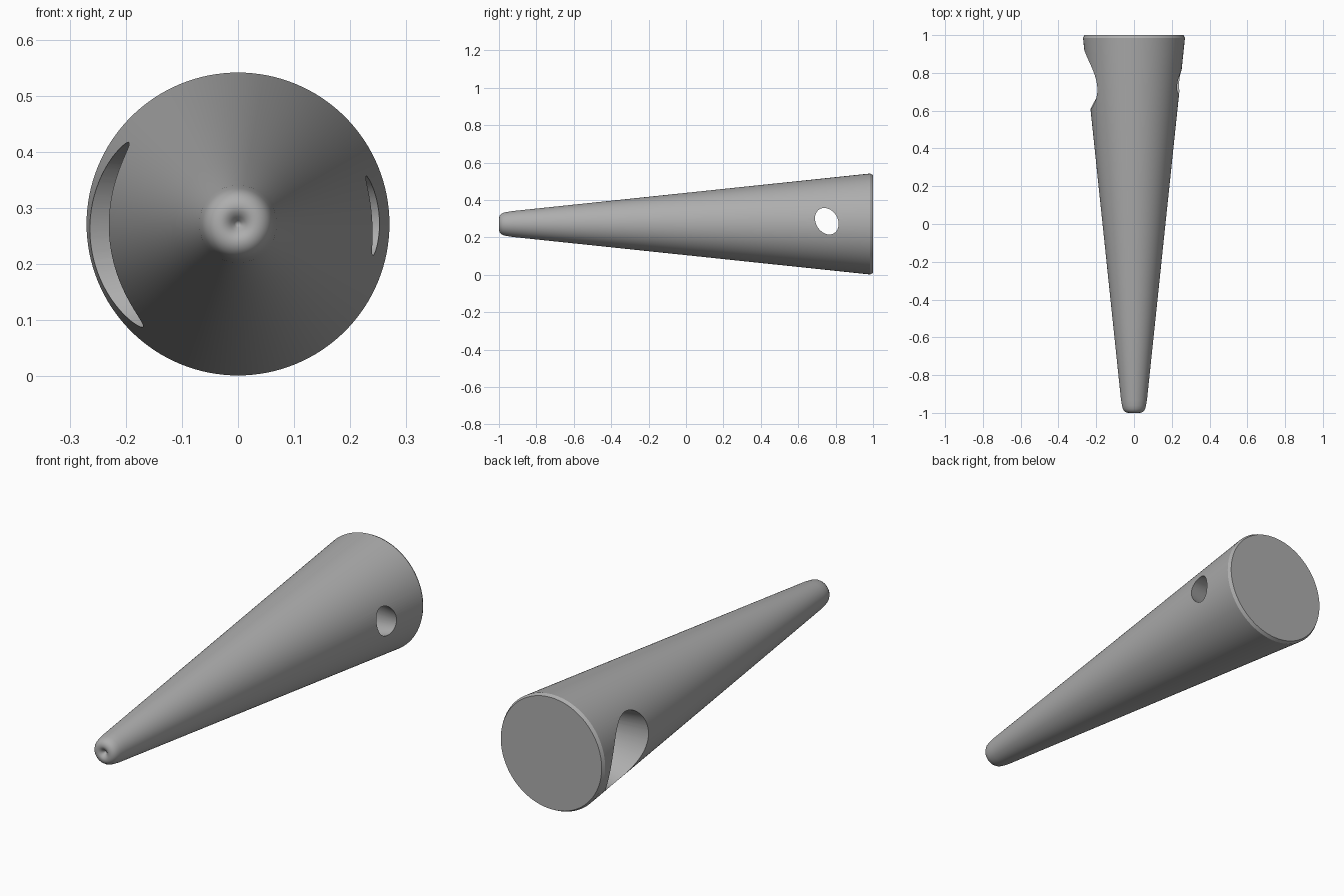
import bpy, bmesh, math
from math import sin, cos, pi

cube = bpy.data.objects.get("Cube")
if cube:
    bpy.data.objects.remove(cube, do_unlink=True)

AXIS_Z = 0.2715
SEGMENTS = 128

grey = bpy.data.materials.new("plain_grey")
grey.use_nodes = True
colour = (0.42, 0.42, 0.42, 1)
grey.diffuse_color = colour
grey.node_tree.nodes["Principled BSDF"].inputs["Base Color"].default_value = colour


def make_object(name, bm):
    bmesh.ops.recalc_face_normals(bm, faces=bm.faces)
    mesh = bpy.data.meshes.new(name)
    bm.to_mesh(mesh)
    bm.free()
    mesh.materials.append(grey)
    obj = bpy.data.objects.new(name, mesh)
    bpy.context.collection.objects.link(obj)
    return obj


def bridge(bm, a, b):
    for i in range(len(a)):
        j = (i + 1) % len(a)
        bm.faces.new((a[i], a[j], b[j], b[i]))


def cone_radius(y):
    return 0.0615 + 0.105 * (y + 1)


# Tapered body: dimpled round tip, straight cone, chamfered flat back
profile = [(0.006, -0.982), (0.013, -0.991), (0.022, -0.998), (0.032, -1.0),
           (0.043, -0.997), (0.052, -0.99), (0.059, -0.979), (0.0635, -0.962)]
profile += [(cone_radius(y), y) for y in (-0.93, -0.5, 0, 0.5, 0.985)]
profile.append((0.262, 1.0))

bm = bmesh.new()
rings = []
for r, y in profile:
    rings.append([bm.verts.new((r * cos(2 * pi * i / SEGMENTS), y,
                                AXIS_Z + r * sin(2 * pi * i / SEGMENTS)))
                  for i in range(SEGMENTS)])
for a, b in zip(rings, rings[1:]):
    bridge(bm, a, b)
pole = bm.verts.new((0, -0.976, AXIS_Z))
for i in range(SEGMENTS):
    bm.faces.new((pole, rings[0][i], rings[0][(i + 1) % SEGMENTS]))
bm.faces.new(rings[-1])
body = make_object("tapered_body", bm)

# Cross hole cutter: a leaning oval funnel, wide on the -x side
bm = bmesh.new()
LEAN = 0.22
ends = []
for x, y, z, r in ((-0.32, 0.772, 0.238, 0.197), (0.32, 0.752, 0.292, 0.052)):
    ring = []
    for i in range(96):
        t = 2 * pi * i / 96
        dy = 0.92 * r * (cos(t) * math.sqrt(1 - LEAN ** 2) - LEAN * sin(t))
        ring.append(bm.verts.new((x, y + dy, z + r * sin(t))))
    ends.append(ring)
bridge(bm, *ends)
for ring in ends:
    bm.faces.new(ring)
cutter = make_object("hole_cutter", bm)
cutter.hide_render = True

# Cut the hole and smooth the surfaces
cut = body.modifiers.new("cross_hole", "BOOLEAN")
cut.operation = "DIFFERENCE"
cut.solver = "EXACT"
cut.object = cutter
bpy.ops.object.select_all(action="DESELECT")
body.select_set(True)
bpy.context.view_layer.objects.active = body
bpy.ops.object.modifier_apply(modifier=cut.name)
bpy.data.objects.remove(cutter, do_unlink=True)
bpy.ops.object.shade_smooth_by_angle(angle=math.radians(30))
